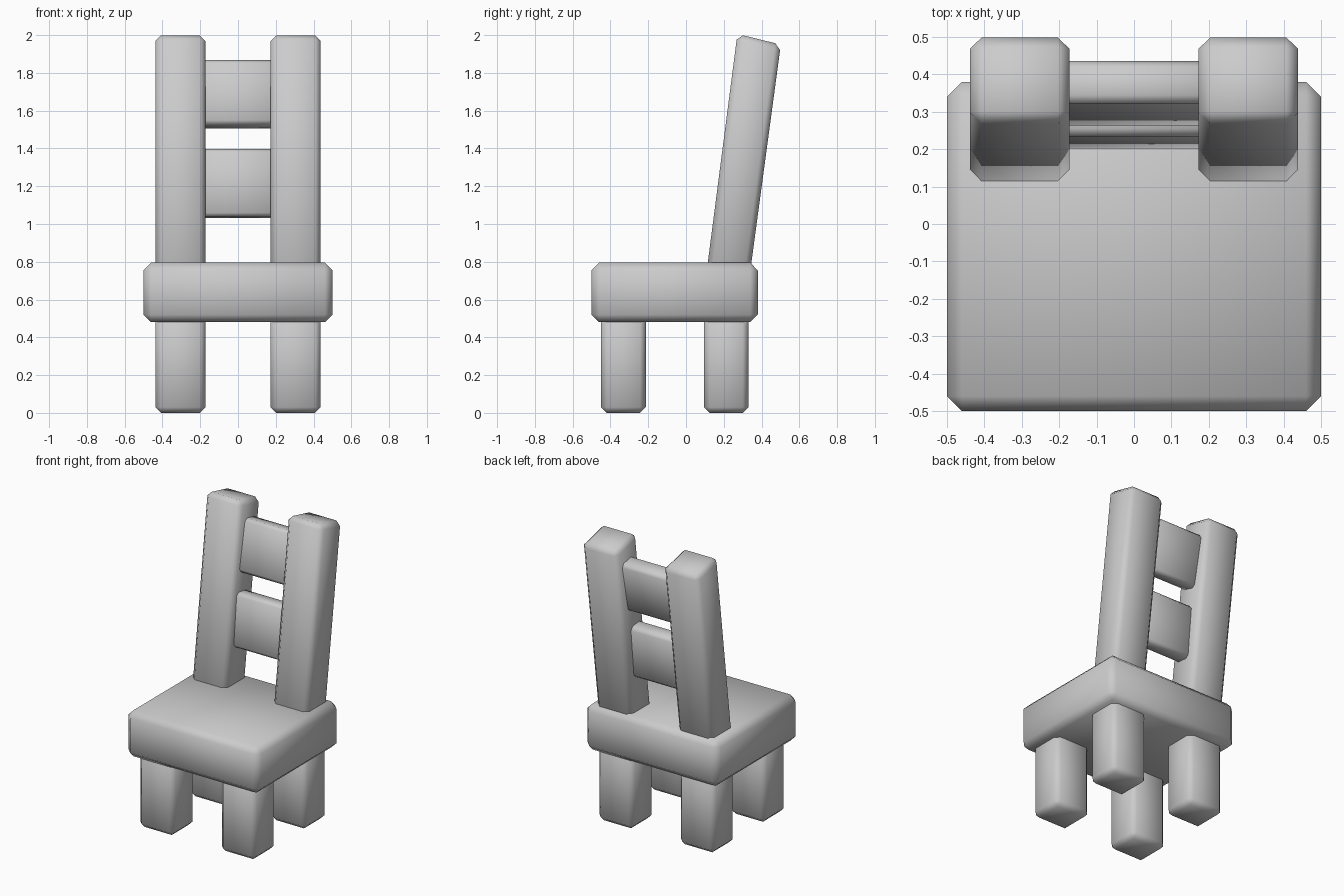
import bpy, bmesh, math

cube = bpy.data.objects.get("Cube")
if cube:
    bpy.data.objects.remove(cube, do_unlink=True)

# Single plain grey
GREY = (0.6, 0.6, 0.6, 1.0)
grey = bpy.data.materials.new("plain_grey")
grey.use_nodes = True
grey.diffuse_color = GREY
grey.node_tree.nodes["Principled BSDF"].inputs["Base Color"].default_value = GREY


def block(name, x0, x1, profile, bevel=0.03):
    """Extrude a (y, z) profile from x0 to x1 and soften its edges."""
    bm = bmesh.new()
    face = bm.faces.new([bm.verts.new((x0, y, z)) for y, z in profile])
    ext = bmesh.ops.extrude_face_region(bm, geom=[face])
    moved = [v for v in ext["geom"] if isinstance(v, bmesh.types.BMVert)]
    bmesh.ops.translate(bm, verts=moved, vec=(x1 - x0, 0, 0))
    bmesh.ops.recalc_face_normals(bm, faces=bm.faces)
    mesh = bpy.data.meshes.new(name)
    bm.to_mesh(mesh)
    bm.free()
    mesh.materials.append(grey)
    obj = bpy.data.objects.new(name, mesh)
    bpy.context.collection.objects.link(obj)
    mod = obj.modifiers.new("soft_edges", "BEVEL")
    mod.width = bevel
    mod.segments = 1
    bpy.ops.object.select_all(action="DESELECT")
    obj.select_set(True)
    bpy.context.view_layer.objects.active = obj
    bpy.ops.object.modifier_apply(modifier=mod.name)
    bpy.ops.object.shade_smooth_by_angle(angle=math.radians(60))
    return obj


def box(y0, y1, z0, z1):
    return [(y0, z0), (y1, z0), (y1, z1), (y0, z1)]


# Seat
block("seat", -0.5, 0.5, box(-0.5, 0.38, 0.48, 0.795), 0.04)

# Legs and leaning back posts, one of each per side
INNER, OUTER = 0.173, 0.438
post = [(0.09, 0.6), (0.32, 0.6), (0.502, 1.95), (0.272, 2.006)]
for side, sign in (("left", 1), ("right", -1)):
    x0, x1 = sorted((sign * INNER, sign * OUTER))
    block("front_leg_" + side, x0, x1, box(-0.45, -0.213, 0, 0.55))
    block("rear_leg_" + side, x0, x1, box(0.095, 0.33, 0, 0.55))
    block("back_post_" + side, x0, x1, post)

# Two tilted slats between the posts
block("upper_slat", -0.22, 0.22,
      [(0.26, 1.53), (0.37, 1.5), (0.44, 1.845), (0.325, 1.872)], 0.02)
block("lower_slat", -0.22, 0.22,
      [(0.2, 1.04), (0.31, 1.03), (0.345, 1.385), (0.235, 1.4)], 0.02)
